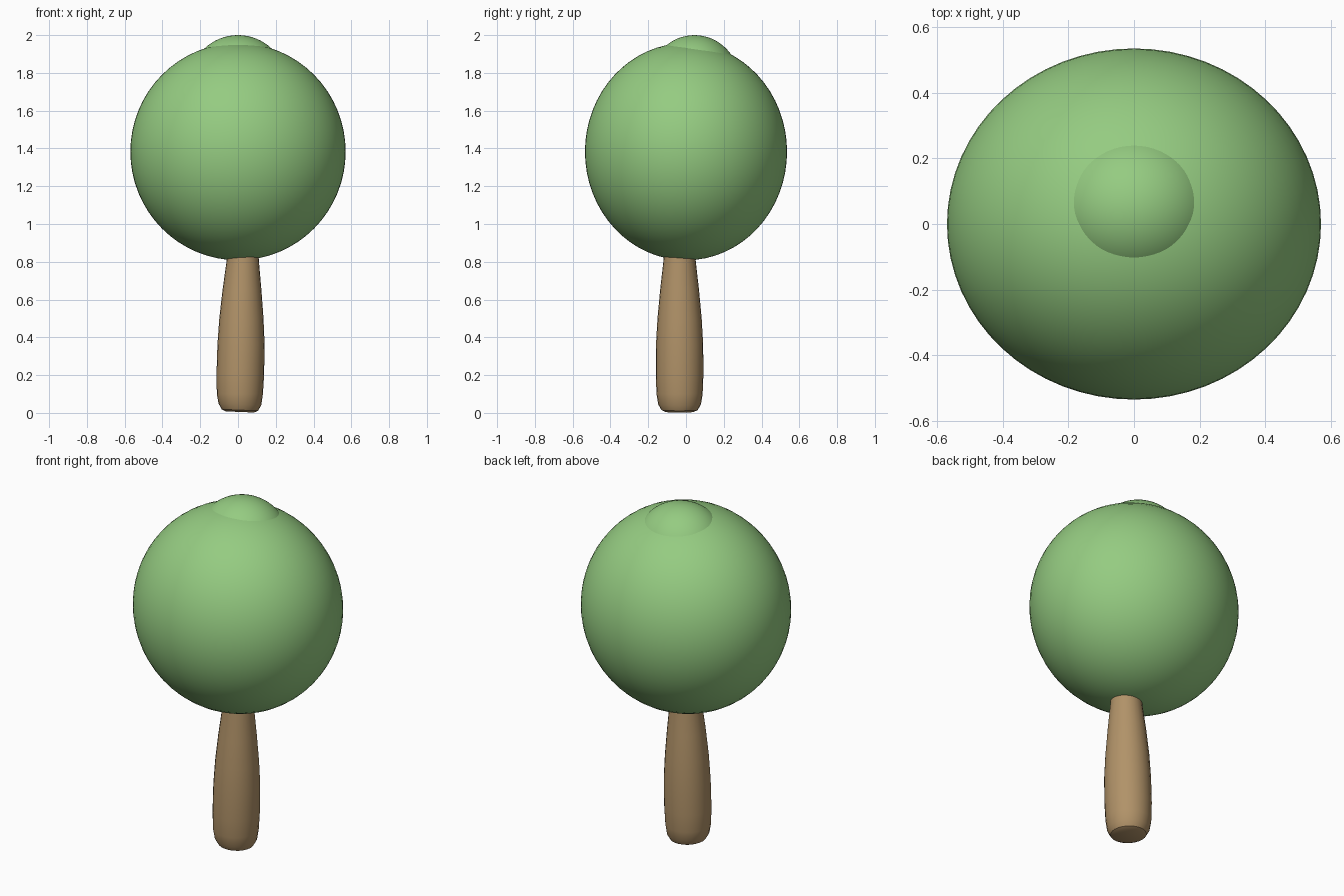
import bpy, bmesh, math

cube = bpy.data.objects.get("Cube")
if cube:
    bpy.data.objects.remove(cube, do_unlink=True)


def material(name, rgb):
    mat = bpy.data.materials.new(name)
    mat.use_nodes = True
    mat.diffuse_color = (*rgb, 1)
    mat.node_tree.nodes["Principled BSDF"].inputs["Base Color"].default_value = (*rgb, 1)
    return mat


leaf_green = material("leaf green", (0.30, 0.60, 0.22))
bark_brown = material("bark brown", (0.44, 0.29, 0.14))


def smooth(obj, degrees):
    bpy.ops.object.select_all(action="DESELECT")
    obj.select_set(True)
    bpy.context.view_layer.objects.active = obj
    bpy.ops.object.shade_smooth_by_angle(angle=math.radians(degrees))


def ellipsoid(name, centre, radii):
    bpy.ops.mesh.primitive_uv_sphere_add(segments=64, ring_count=32, location=centre)
    obj = bpy.context.object
    obj.name = name
    obj.scale = radii
    bpy.ops.object.transform_apply(location=False, rotation=False, scale=True)
    obj.data.materials.append(leaf_green)
    smooth(obj, 40)


# Foliage: large ball with a small mound on top
ellipsoid("crown", (0, 0, 1.383), (0.57, 0.535, 0.575))
ellipsoid("crown_top_mound", (0, 0.045, 1.75), (0.255, 0.24, 0.25))

# Trunk: lofted rings, each (height, radius, centre x), with a rounded foot
RINGS = [(0.005, 0.075, 0.01), (0.015, 0.096, 0.01), (0.045, 0.113, 0.01),
         (0.10, 0.122, 0.01), (0.20, 0.126, 0.012), (0.36, 0.125, 0.016),
         (0.50, 0.117, 0.018), (0.65, 0.103, 0.021), (0.80, 0.086, 0.025),
         (0.95, 0.074, 0.027)]
SIDES = 24
TRUNK_Y = -0.034
bm = bmesh.new()
loops = []
for height, radius, cx in RINGS:
    loop = []
    for i in range(SIDES):
        a = math.tau * i / SIDES
        x = radius * math.cos(a)
        # The foot is cut at a slight slant
        slant = 0.04 * x if height < 0.1 else 0
        loop.append(bm.verts.new((cx + x, TRUNK_Y + radius * math.sin(a),
                                  max(0, height - slant))))
    loops.append(loop)
for low, high in zip(loops, loops[1:]):
    for i in range(SIDES):
        j = (i + 1) % SIDES
        bm.faces.new((low[i], low[j], high[j], high[i]))
bm.faces.new(reversed(loops[0]))
bm.faces.new(loops[-1])
bmesh.ops.recalc_face_normals(bm, faces=bm.faces)
mesh = bpy.data.meshes.new("trunk")
bm.to_mesh(mesh)
bm.free()
trunk = bpy.data.objects.new("trunk", mesh)
bpy.context.collection.objects.link(trunk)
mesh.materials.append(bark_brown)
smooth(trunk, 30)
